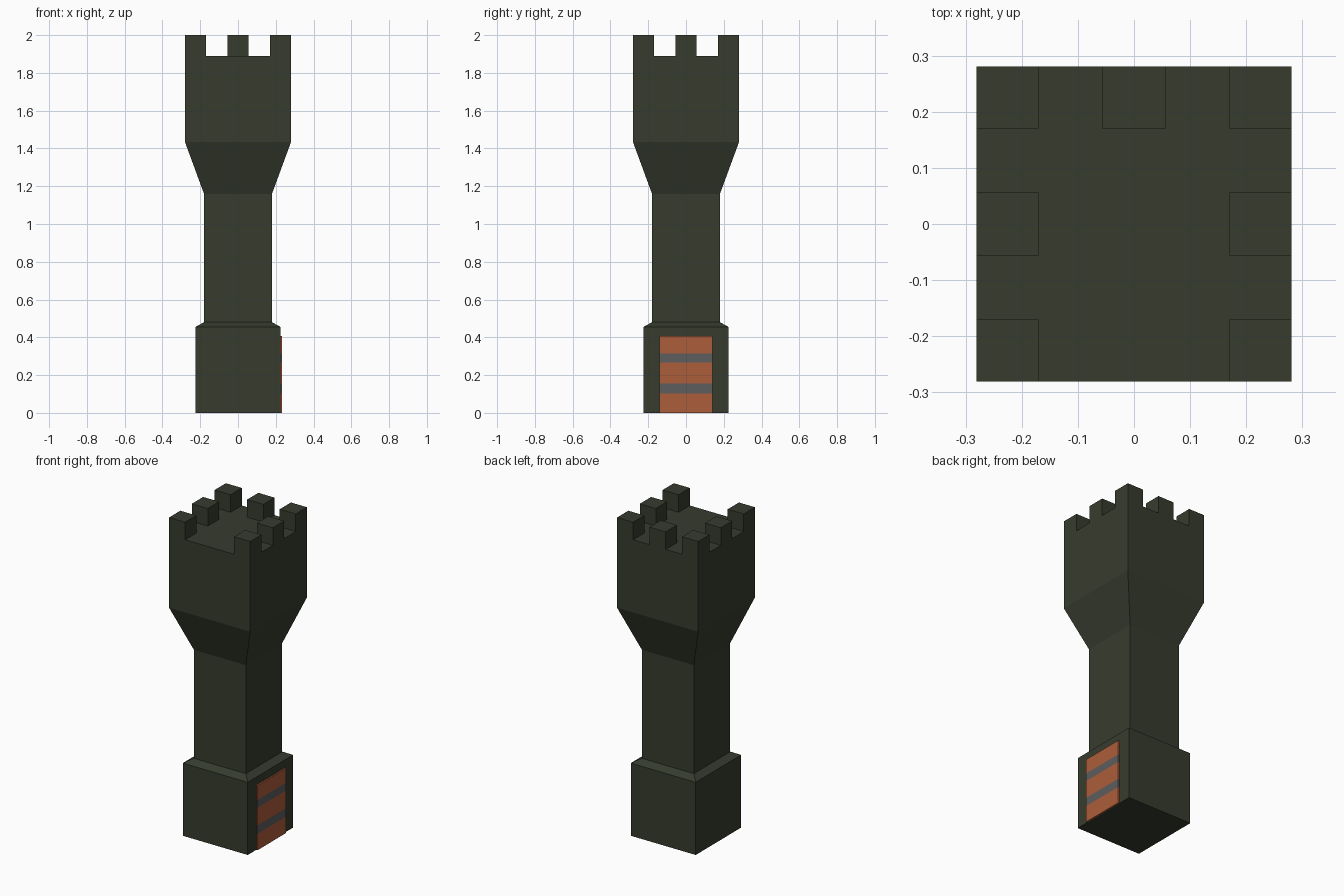
import bpy, bmesh

if "Cube" in bpy.data.objects:
    bpy.data.objects.remove(bpy.data.objects["Cube"])


def material(name, rgb):
    m = bpy.data.materials.new(name)
    m.diffuse_color = (*rgb, 1.0)
    m.use_nodes = True
    m.node_tree.nodes["Principled BSDF"].inputs["Base Color"].default_value = m.diffuse_color
    return m


GREEN = material("dark_green", (0.037, 0.044, 0.027))
ORANGE = material("burnt_orange", (0.41, 0.11, 0.042))
GREY = material("mid_grey", (0.11, 0.11, 0.11))


def finish(bm, name, mats):
    bmesh.ops.recalc_face_normals(bm, faces=bm.faces)
    me = bpy.data.meshes.new(name)
    bm.to_mesh(me)
    bm.free()
    for m in mats:
        me.materials.append(m)
    ob = bpy.data.objects.new(name, me)
    bpy.context.collection.objects.link(ob)
    return ob


def stack(name, rings, mats, cap_bottom=True):
    """Join rectangles (x0, x1, y0, y1, z) from bottom to top and cap the ends."""
    bm = bmesh.new()
    loops = [[bm.verts.new(p) for p in ((x0, y0, z), (x1, y0, z), (x1, y1, z), (x0, y1, z))]
             for x0, x1, y0, y1, z in rings]
    for a, b in zip(loops, loops[1:]):
        for i in range(4):
            j = (i + 1) % 4
            bm.faces.new((a[i], a[j], b[j], b[i]))
    bm.faces.new(loops[-1])
    if cap_bottom:
        bm.faces.new(loops[0][::-1])
    return finish(bm, name, mats)


# Tower body: plinth, chamfer, shaft, flare and head
profile = [(0.225, 0), (0.225, 0.455), (0.18, 0.48), (0.18, 1.16), (0.281, 1.435), (0.281, 1.89)]
stack("tower_body", [(-r, r, -r, r, z) for r, z in profile], [GREEN])

# Battlements: around the edge, with the front middle left open
spans = {-1: (-0.281, -0.17), 0: (-0.056, 0.056), 1: (0.17, 0.281)}
for i in spans:
    for j in spans:
        if (i, j) in ((0, 0), (0, -1)):
            continue
        stack(f"merlon_{i + 1}_{j + 1}", [(*spans[i], *spans[j], z) for z in (1.89, 2.0)],
              [GREEN], cap_bottom=False)

# Door on the right side, with two grey bands chosen by height
door = stack("door", [(0.225, 0.234, -0.14, 0.14, z) for z in (0, 0.103, 0.156, 0.266, 0.315, 0.406)],
             [ORANGE, GREY])
for p in door.data.polygons:
    z = p.center.z
    p.material_index = int(0.103 < z < 0.156 or 0.266 < z < 0.315)
